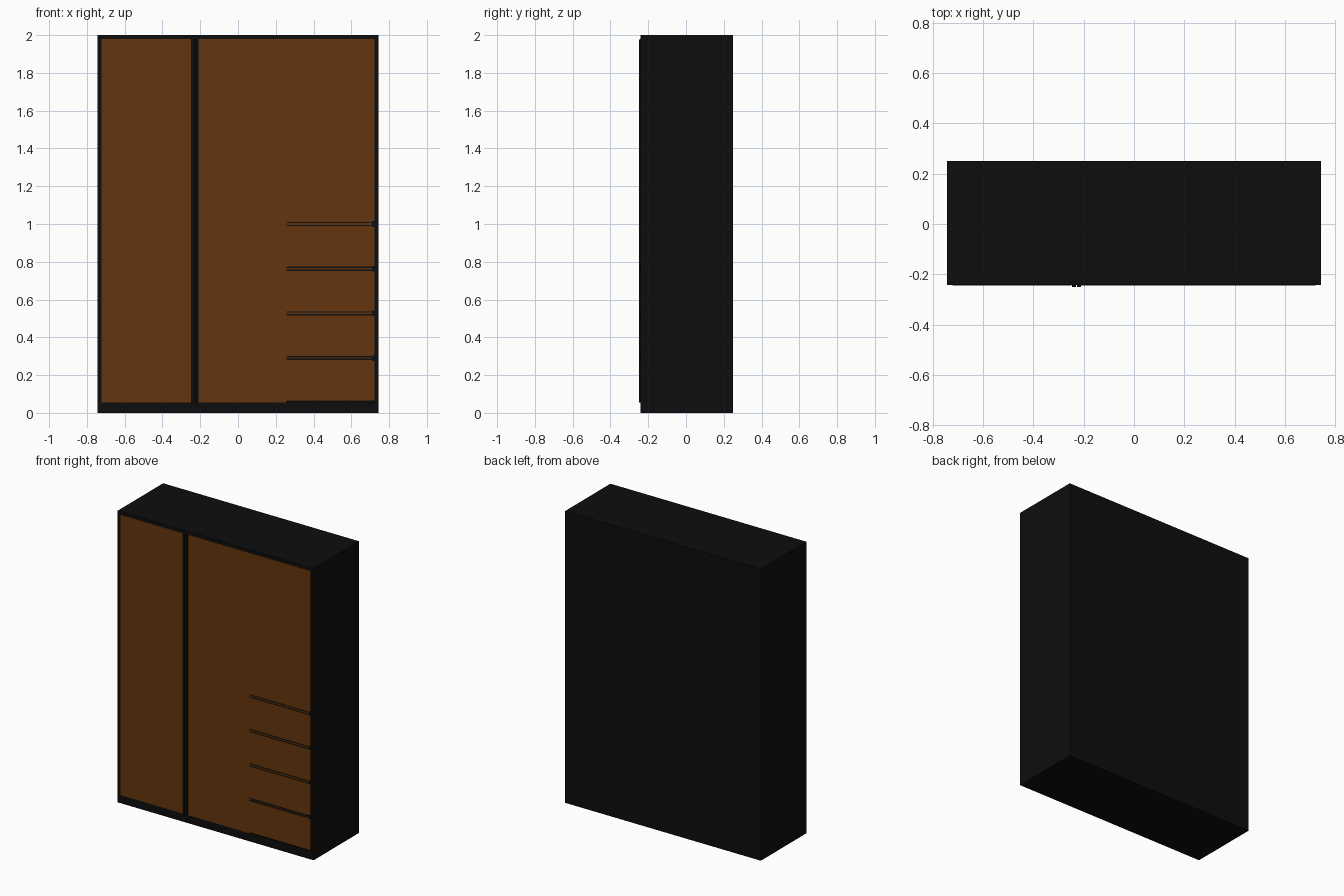
import bpy, bmesh

if "Cube" in bpy.data.objects:
    bpy.data.objects.remove(bpy.data.objects["Cube"])


def mat(name, rgb):
    m = bpy.data.materials.new(name)
    m.diffuse_color = (*rgb, 1)
    m.use_nodes = True
    m.node_tree.nodes["Principled BSDF"].inputs["Base Color"].default_value = m.diffuse_color
    return m


BLACK = mat("black lacquer", (0.004, 0.004, 0.004))
WOOD = mat("brown wood", (0.125, 0.036, 0.004))


def board(name, x, y, z, material):
    """Box given by its (min, max) range on each axis."""
    bm = bmesh.new()
    bmesh.ops.create_cube(bm, size=1)
    for v in bm.verts:
        v.co = [r[0] if c < 0 else r[1] for c, r in zip(v.co, (x, y, z))]
    me = bpy.data.meshes.new(name)
    bm.to_mesh(me)
    bm.free()
    me.materials.append(material)
    ob = bpy.data.objects.new(name, me)
    bpy.context.collection.objects.link(ob)
    return ob


W, T = 0.743, 0.021              # half width, board thickness
FRONT, BACK = -0.242, 0.25       # carcass depth
FACE = -0.244                    # front plane of doors and drawers
X1 = W - T
DEPTH = (FRONT, BACK)
DOOR = (FACE, FACE + 0.02)

# Carcass
board("left_side", (-W, -X1), DEPTH, (0, 2), BLACK)
board("right_side", (X1, W), DEPTH, (0, 2), BLACK)
board("top_board", (-X1, X1), DEPTH, (1.979, 2), BLACK)
board("plinth", (-X1, X1), DEPTH, (0, 0.056), BLACK)
board("back_panel", (-X1, X1), (BACK - 0.015, BACK), (0.056, 1.979), BLACK)
board("left_divider", (-0.248, -0.21), (FRONT, 0.235), (0.056, 1.979), BLACK)
board("right_divider", (0.25, 0.27), (FACE + 0.02, 0.235), (0.056, 1.979), BLACK)

# Doors
board("left_door", (-X1, -0.248), DOOR, (0.056, 1.979), WOOD)
board("middle_door", (-0.21, 0.257), DOOR, (0.056, 1.979), WOOD)
board("upper_right_door", (0.257, X1), DOOR, (1.011, 1.979), WOOD)

# Full-height door handles
for side, x in (("left", -0.2395), ("right", -0.2195)):
    board(side + "_handle", (x - 0.008, x + 0.008), (-0.25, FRONT), (0.056, 1.977), BLACK)

# Drawer fronts separated by dark shelf edges, with a slim wooden lip in each gap
joints = [0.29, 0.527, 0.763, 1.0]
bottom = 0.062
for i, z in enumerate(joints):
    board(f"drawer_front_{i}", (0.257, X1), DOOR, (bottom, z - 0.011), WOOD)
    board(f"drawer_shelf_{i}", (0.257, X1), (FACE + 0.002, 0.235), (z - 0.011, z + 0.011), BLACK)
    lip = 0.002 if i == 0 else 0.004
    board(f"drawer_lip_{i}", (0.257, X1 - 0.01), (FACE, FRONT), (z - lip, z + lip), WOOD)
    board(f"drawer_runner_{i}", (X1 - 0.012, X1), (FACE - 0.0005, FRONT), (z - 0.015, z + 0.015), BLACK)
    bottom = z + 0.011
